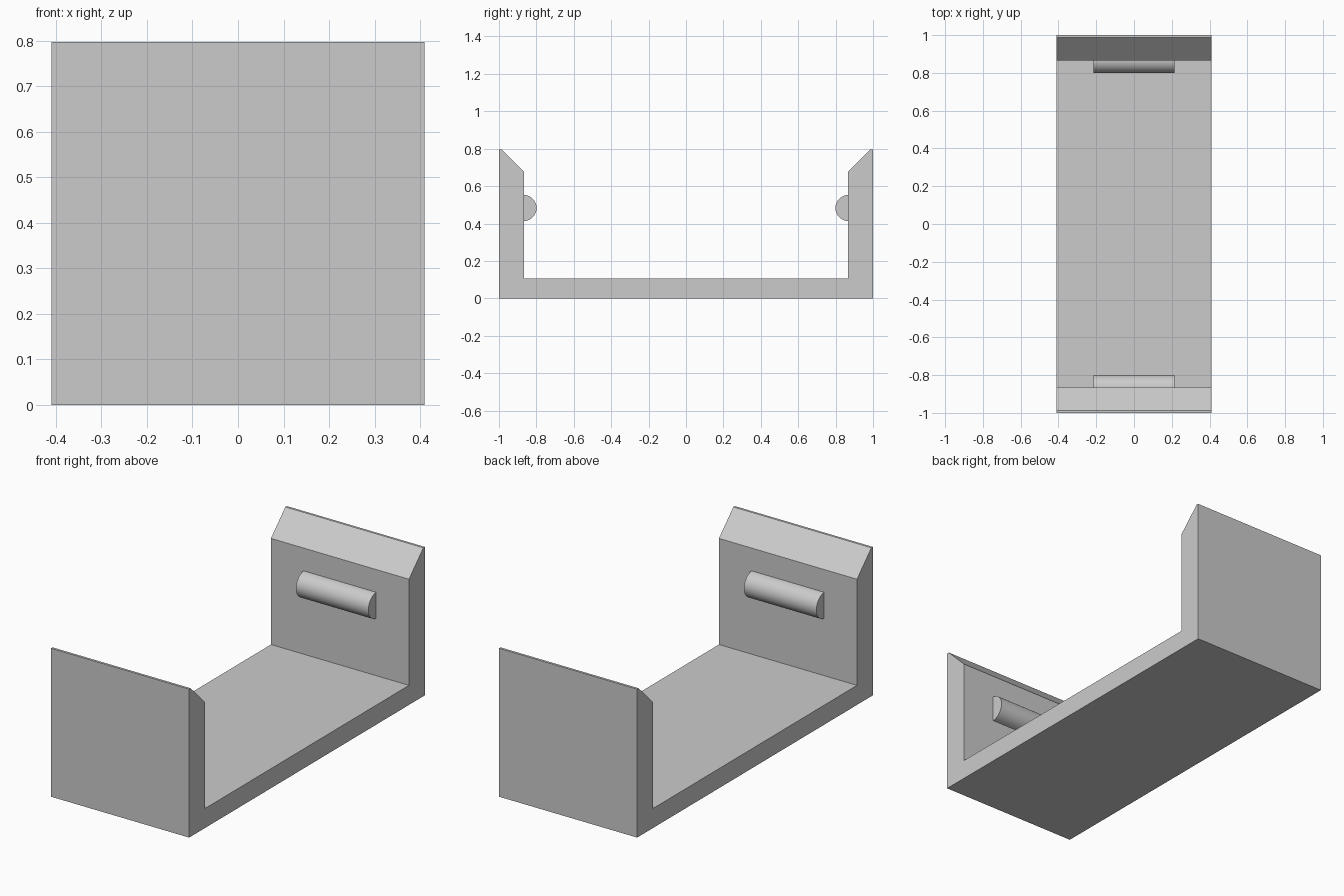
import bpy, bmesh, math
from mathutils import Vector

cube = bpy.data.objects.get("Cube")
if cube:
    bpy.data.objects.remove(cube, do_unlink=True)

grey = bpy.data.materials.new("light_grey")
grey.use_nodes = True
colour = (0.6, 0.6, 0.6, 1)
grey.diffuse_color = colour
grey.node_tree.nodes["Principled BSDF"].inputs["Base Color"].default_value = colour


def extrude_profile(name, profile, half_width):
    """Extrude a closed (y, z) outline along x, centred on x = 0."""
    bm = bmesh.new()
    face = bm.faces.new([bm.verts.new((-half_width, y, z)) for y, z in profile])
    result = bmesh.ops.extrude_face_region(bm, geom=[face])
    moved = [v for v in result["geom"] if isinstance(v, bmesh.types.BMVert)]
    bmesh.ops.translate(bm, verts=moved, vec=Vector((2 * half_width, 0, 0)))
    bmesh.ops.recalc_face_normals(bm, faces=bm.faces)
    mesh = bpy.data.meshes.new(name)
    bm.to_mesh(mesh)
    bm.free()
    mesh.materials.append(grey)
    obj = bpy.data.objects.new(name, mesh)
    bpy.context.collection.objects.link(obj)
    return obj


# U-shaped channel with bevelled wall tops
inner, floor_top, height = 0.865, 0.105, 0.797
half = [(1, 0), (1, height), (0.987, height), (inner, 0.675), (inner, floor_top)]
outline = half + [(-y, z) for y, z in reversed(half)]
extrude_profile("channel_bracket", outline, 0.41)

# Half-round snap ridges on the inner walls
radius, ridge_z, steps = 0.07, 0.483, 32
for name, side in (("front_ridge", -1), ("back_ridge", 1)):
    arc = []
    for i in range(steps + 1):
        a = math.pi * (i / steps - 0.5)
        arc.append((side * (inner + 0.004 - radius * math.cos(a)),
                    ridge_z + radius * math.sin(a)))
    ridge = extrude_profile(name, arc, 0.215)
    bpy.ops.object.select_all(action="DESELECT")
    ridge.select_set(True)
    bpy.context.view_layer.objects.active = ridge
    bpy.ops.object.shade_smooth_by_angle(angle=math.radians(30))
